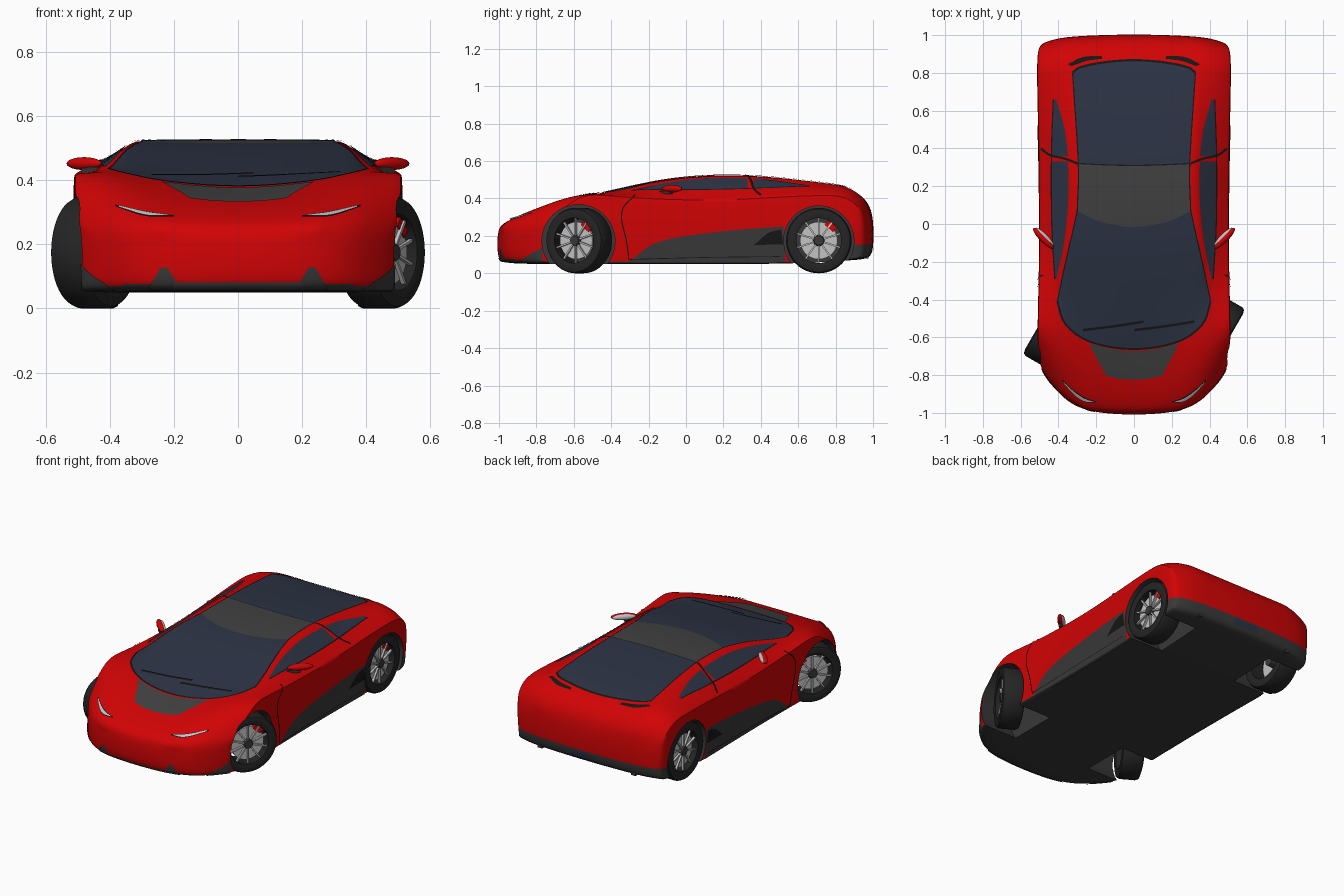
import bpy, bmesh
from math import pi, radians, hypot
from mathutils import Vector, Matrix
from mathutils.bvhtree import BVHTree

if "Cube" in bpy.data.objects:
    bpy.data.objects.remove(bpy.data.objects["Cube"])


def material(name, rgb):
    m = bpy.data.materials.new(name)
    m.use_nodes = True
    m.diffuse_color = (*rgb, 1)
    m.node_tree.nodes["Principled BSDF"].inputs["Base Color"].default_value = (*rgb, 1)
    return m


RED = material("red paint", (0.64, 0.001, 0.0015))
GLASS = material("tinted glass", (0.025, 0.033, 0.058))
GREY = material("dark grey panel", (0.052, 0.052, 0.052))
CHAR = material("charcoal plastic", (0.04, 0.04, 0.04))
TYRE = material("tyre rubber", (0.018, 0.018, 0.018))
BLACK = material("black trim", (0.008, 0.008, 0.008))
SILVER = material("silver", (0.55, 0.55, 0.55))


def make(name, bm, *mats, angle=35, matrix=None):
    bmesh.ops.recalc_face_normals(bm, faces=bm.faces)
    me = bpy.data.meshes.new(name)
    bm.to_mesh(me)
    bm.free()
    for m in mats:
        me.materials.append(m)
    me.shade_smooth()
    me.set_sharp_from_angle(angle=radians(angle))
    ob = bpy.data.objects.new(name, me)
    bpy.context.collection.objects.link(ob)
    if matrix:
        ob.matrix_world = matrix
    return ob


def bake(ob):
    dg = bpy.context.evaluated_depsgraph_get()
    me = bpy.data.meshes.new_from_object(ob.evaluated_get(dg))
    ob.modifiers.clear()
    ob.data = me


# Body stations: y, centre z, roof edge x z, belt x z, half width, shoulder z, side z, sill z
STATIONS = [
    (-1.015, .23, .25, .23, .38, .235, .48, .235, .18, .08),
    (-.985, .27, .25, .275, .38, .285, .50, .28, .19, .055),
    (-.85, .32, .25, .335, .38, .355, .51, .36, .22, .05),
    (-.7, .36, .25, .38, .39, .41, .51, .415, .24, .05),
    (-.55, .405, .29, .415, .41, .43, .508, .425, .25, .05),
    (-.35, .455, .375, .445, .425, .432, .505, .41, .27, .05),
    (-.1, .51, .34, .505, .43, .444, .50, .395, .28, .05),
    (.2, .532, .32, .528, .435, .445, .502, .39, .28, .05),
    (.5, .513, .325, .512, .44, .452, .506, .41, .28, .05),
    (.75, .48, .34, .482, .445, .46, .512, .42, .28, .06),
    (.88, .455, .34, .465, .44, .458, .512, .415, .27, .07),
    (.975, .39, .34, .395, .43, .39, .508, .365, .26, .075),
    (1.008, .30, .34, .30, .43, .295, .49, .28, .24, .11)]


def build_body():
    bm = bmesh.new()
    crease = bm.edges.layers.float.new("crease_edge")
    rings = []
    for y, zc, xr, zr, xb, zb, w, zs, zm, zl in STATIONS:
        half = [(0, zc), (xr, zr), (xb, zb), (w, zs), (w + .003, zm),
                (w - .012, zl), (xb, zl), (xr, zl), (0, zl)]
        ring = half + [(-x, z) for x, z in half[7:0:-1]]
        front, rear = max(0, (-y - .4) / .6), max(0, (y - .7) / .3)
        rings.append([bm.verts.new((x, y + (.235 * front - .05 * rear) * (abs(x) / .49) ** 4, z))
                      for x, z in ring])
    n = 16
    for a, b in zip(rings, rings[1:]):
        for j in range(n):
            bm.faces.new((a[j], a[(j + 1) % n], b[(j + 1) % n], b[j]))
        for j, c in ((1, .7), (3, .55), (5, .85)):
            bm.edges.get((a[j], b[j]))[crease] = c
            bm.edges.get((a[-j], b[-j]))[crease] = c
    for r in (rings[0], rings[-1]):
        for quad in ((0, 1, 7, 8), (1, 2, 6, 7), (2, 3, 4, 5, 6)):
            bm.faces.new([r[j] for j in quad])
            bm.faces.new([r[-j % n] for j in quad])
    ob = make("body", bm, RED)
    sub = ob.modifiers.new("smooth", "SUBSURF")
    sub.levels = sub.render_levels = 3
    bake(ob)
    return ob


body = build_body()
probe = bmesh.new()
probe.from_mesh(body.data)
TREE = BVHTree.FromBMesh(probe)
probe.free()

# Wheel arches
ARCHES = ((-.575, .172, .195), (.71, .172, .188))
for cy, cz, r in ARCHES:
    for s in (-1, 1):
        bm = bmesh.new()
        bmesh.ops.create_cone(bm, cap_ends=True, segments=64, radius1=r, radius2=r, depth=.4,
                              matrix=Matrix.Translation((s * .47, cy, cz)) @ Matrix.Rotation(pi / 2, 4, 'Y'))
        cutter = make("arch_cutter", bm)
        mod = body.modifiers.new("arch", "BOOLEAN")
        mod.operation, mod.solver, mod.object = 'DIFFERENCE', 'EXACT', cutter
        bake(body)
        bpy.data.objects.remove(cutter)

# Charcoal arch liners, floor, lower lip and rear valance
body.data.materials.clear()
body.data.materials.append(RED)
body.data.materials.append(CHAR)
bm = bmesh.new()
bm.from_mesh(body.data)
for z in (.155, .063):
    bmesh.ops.bisect_plane(bm, geom=bm.verts[:] + bm.edges[:] + bm.faces[:],
                           plane_co=(0, 0, z), plane_no=(0, 0, 1))
bm.normal_update()
for f in bm.faces:
    c = f.calc_center_median()
    arch = any(hypot(c.y - cy, c.z - cz) < r + .001 for cy, cz, r in ARCHES)
    floor = c.z < .063 or (f.normal.z < -.5 and c.z < .12)
    f.material_index = int(arch or floor or (c.y > .8 and c.z < .155))
bm.to_mesh(body.data)
bm.free()
body.data.shade_smooth()
body.data.set_sharp_from_angle(angle=radians(35))

# Ray origin and direction for every projection
RAYS = {"top": (lambda u, v: Vector((u, v, 2)), Vector((0, 0, -1))),
        "side": (lambda u, v: Vector((2, u, v)), Vector((-1, 0, 0))),
        "front": (lambda u, v: Vector((u, -2, v)), Vector((0, 1, 0))),
        "rear": (lambda u, v: Vector((u, 2, v)), Vector((0, -1, 0)))}


def sample(pts, n):
    """Smooth curve through a few 2D points."""
    p = [Vector(q) for q in pts]
    p = [2 * p[0] - p[1]] + p + [2 * p[-1] - p[-2]]
    out = []
    for i in range(n + 1):
        t = i / n * (len(pts) - 1)
        k = min(int(t), len(pts) - 2)
        t -= k
        a, b, c, d = p[k:k + 4]
        out.append(.5 * (2 * b + (c - a) * t + (2 * a - 5 * b + 4 * c - d) * t * t
                         + (3 * b - a - 3 * c + d) * t ** 3))
    return out


def panel(name, mat, a, b, view, pair=False, lift=.004, nu=28, nv=14):
    """Thin plate laid on the body between two curves."""
    origin, ray = RAYS[view]
    rows = list(zip(sample(a, nu), sample(b, nu)))
    for s, side in ((1, "left_"), (-1, "right_")) if pair else ((1, ""),):
        bm = bmesh.new()
        grid = []
        for p, q in rows:
            line = []
            for j in range(nv + 1):
                o = origin(*p.lerp(q, j / nv))
                hit, nor, _, _ = TREE.ray_cast(o, ray)
                if hit is None:
                    hit, nor, _, _ = TREE.find_nearest(o + ray * 1.5)
                c = hit + nor * lift
                line.append(bm.verts.new((c.x * s, c.y, c.z)))
            grid.append(line)
        for g, h in zip(grid, grid[1:]):
            for j in range(nv):
                bm.faces.new((g[j], h[j], h[j + 1], g[j + 1]))
        make(side + name, bm, mat)


def strip(name, pts, view, pair=False, width=.006, lift=.006):
    p = [Vector(q) for q in pts]
    offs = []
    for i in range(len(p)):
        d = (p[min(i + 1, len(p) - 1)] - p[max(i - 1, 0)]).normalized()
        offs.append(Vector((-d.y, d.x)) * width / 2)
    panel(name, BLACK, [q + o for q, o in zip(p, offs)], [q - o for q, o in zip(p, offs)],
          view, pair, lift, nv=1)


def arc(*half):
    """Curve across the car, from its right half."""
    return [(-x, y) for x, y in half] + [(x, y) for x, y in half[::-1] if x]


# Glass, roof and hood panels
cowl = arc((.405, -.41), (.37, -.52), (.28, -.6), (.15, -.645), (0, -.66))
roof_front = arc((.3, .07), (.28, .06), (.2, .02), (.1, -.005), (0, -.015))
roof_rear = arc((.295, .32), (.15, .313), (0, .31))
tail = arc((.325, .8), (.28, .83), (.15, .855), (0, .865))
panel("windshield", GLASS, cowl, roof_front, "top")
panel("roof_panel", GREY, roof_front, roof_rear, "top")
panel("rear_window", GLASS, roof_rear, tail, "top")
panel("hood_panel", GREY, arc((.24, -.63), (.12, -.66), (0, -.672)),
      arc((.15, -.8), (.08, -.818), (0, -.823)), "top")
strip("cowl_seal", cowl, "top", width=.01)
strip("rear_window_seal", tail, "top", width=.012)
strip("roof_seal", roof_rear, "top")
strip("windshield_seal", [(.405, -.41), (.355, -.18), (.3, .07)], "top", True)
strip("roof_side_seal", [(.3, .07), (.295, .32), (.325, .8)], "top", True)
panel("front_side_window", GLASS, [(.41, -.29), (.372, -.12), (.347, .1), (.346, .33)],
      [(.417, -.29), (.428, -.12), (.432, .1), (.432, .33)], "top", True)
panel("quarter_window", GLASS, [(.347, .36), (.365, .5), (.41, .66)],
      [(.432, .36), (.433, .5), (.425, .66)], "top", True)
strip("window_pillar", [(.3, .32), (.36, .345), (.44, .365), (.49, .40)], "top", True, .012)
strip("belt_seal", [(.417, -.29), (.432, 0), (.434, .36), (.425, .66)], "top", True)
for x in (-.27, 0):
    strip("wiper", [(x, -.56), (x + .16, -.54), (x + .32, -.515)], "top", width=.013, lift=.009)
panel("deck_vent", BLACK, [(.17, .873), (.25, .862), (.33, .835)],
      [(.17, .888), (.27, .882), (.35, .845)], "top", True)

# Door gaps, side skirts and bumper details
strip("door_gap", [(-.27, .415), (-.33, .36), (-.345, .29), (-.32, .18), (-.305, .07)], "side", True)
panel("side_skirt", CHAR, [(-.3, .058), (0, .058), (.3, .058), (.53, .058)],
      [(-.3, .065), (-.14, .17), (.2, .225), (.52, .25)], "side", True)
strip("sill_gap", [(-.3, .075), (.1, .085), (.5, .09)], "side", True, .004, .008)
panel("side_intake", BLACK, [(.36, .15), (.43, .153), (.52, .155)],
      [(.38, .165), (.44, .215), (.51, .235)], "side", True, .006)
panel("bumper_corner", CHAR, [(-.88, .06), (-.765, .06)], [(-.87, .08), (-.765, .14)], "side", True)
panel("bumper_intake", CHAR, [(.18, .062), (.28, .062)], [(.22, .128), (.24, .128)], "front", True)
panel("front_grille", GREY, [(-.2, .063), (.2, .063)], [(-.2, .083), (.2, .083)], "front")
panel("headlight_surround", BLACK, [(.2, .283), (.29, .286), (.38, .315)],
      [(.2, .287), (.29, .301), (.38, .321)], "front", True)
panel("headlight", SILVER, [(.215, .285), (.29, .288), (.37, .312)],
      [(.215, .287), (.29, .298), (.37, .317)], "front", True, .007)
panel("rear_plate", GLASS, [(-.09, .105), (.09, .105)], [(-.09, .145), (.09, .145)], "rear")
for s in (-1, 1):
    bm = bmesh.new()
    bmesh.ops.create_cube(bm, size=1, matrix=Matrix.Translation((s * .32, .935, .107))
                          @ Matrix.Diagonal((.03, .08, .055, 1)))
    make("rear_fin", bm, CHAR)

# Door mirrors
for s in (-1, 1):
    turn = Matrix.Translation((s * .48, -.075, .452)) @ Matrix.Rotation(s * radians(45), 4, 'Z')
    for name, mat, back, size in (("mirror_shell", RED, 0, (.075, .02, .02)),
                                  ("mirror_glass", SILVER, .011, (.066, .014, .0175))):
        bm = bmesh.new()
        bmesh.ops.create_uvsphere(bm, u_segments=24, v_segments=12, radius=1,
                                  matrix=Matrix.Translation((0, back, 0)) @ Matrix.Diagonal((*size, 1)))
        make(name, bm, mat, matrix=turn)
    bm = bmesh.new()
    bmesh.ops.create_cube(bm, size=1, matrix=Matrix.Translation((s * .45, -.11, .432))
                          @ Matrix.Rotation(s * radians(45), 4, 'Z') @ Matrix.Diagonal((.09, .02, .018, 1)))
    make("mirror_foot", bm, CHAR)


def lathe(profile, name, mat, matrix):
    """Spin an (x, radius) profile about the axle."""
    bm = bmesh.new()
    vs = [bm.verts.new((x, 0, r)) for x, r in profile]
    es = [bm.edges.new(e) for e in zip(vs, vs[1:])]
    bmesh.ops.spin(bm, geom=vs + es, axis=(1, 0, 0), cent=(0, 0, 0), angle=2 * pi, steps=48)
    bmesh.ops.remove_doubles(bm, verts=bm.verts, dist=1e-4)
    make(name, bm, mat, matrix=matrix)


def wheel(name, x, y, yaw):
    s = 1 if x > 0 else -1
    mw = Matrix.Translation((x, y, .175)) @ Matrix.Rotation(yaw + (0 if s > 0 else pi), 4, 'Z')
    lathe([(-.06, .12), (-.066, .145), (-.06, .168), (-.045, .175), (.045, .175),
           (.06, .168), (.066, .145), (.06, .12), (-.06, .12)], name + "_tyre", TYRE, mw)
    lathe([(.035, 0), (.035, .1), (.01, .1), (.01, 0)], name + "_brake_disc", SILVER, mw)
    lathe([(.055, 0), (.055, .025), (.04, .03), (-.03, .03), (-.03, 0)], name + "_hub", CHAR, mw)
    bm = bmesh.new()
    for i in range(10):
        bmesh.ops.create_cube(bm, size=1, matrix=Matrix.Rotation(i * pi / 5, 4, 'X')
                              @ Matrix.Translation((.04, 0, .073)) @ Matrix.Diagonal((.014, .009, .1, 1)))
    make(name + "_spokes", bm, SILVER, matrix=mw)
    bm = bmesh.new()
    bmesh.ops.create_cube(bm, size=1, matrix=Matrix.Rotation(-s * radians(40), 4, 'X')
                          @ Matrix.Translation((.022, 0, .1)) @ Matrix.Diagonal((.035, .06, .032, 1)))
    make(name + "_caliper", bm, RED, matrix=mw)


for sx, side in ((1, "left"), (-1, "right")):
    wheel("front_" + side, sx * .447, -.57, radians(-30))
    wheel("rear_" + side, sx * .435, .71, 0)
